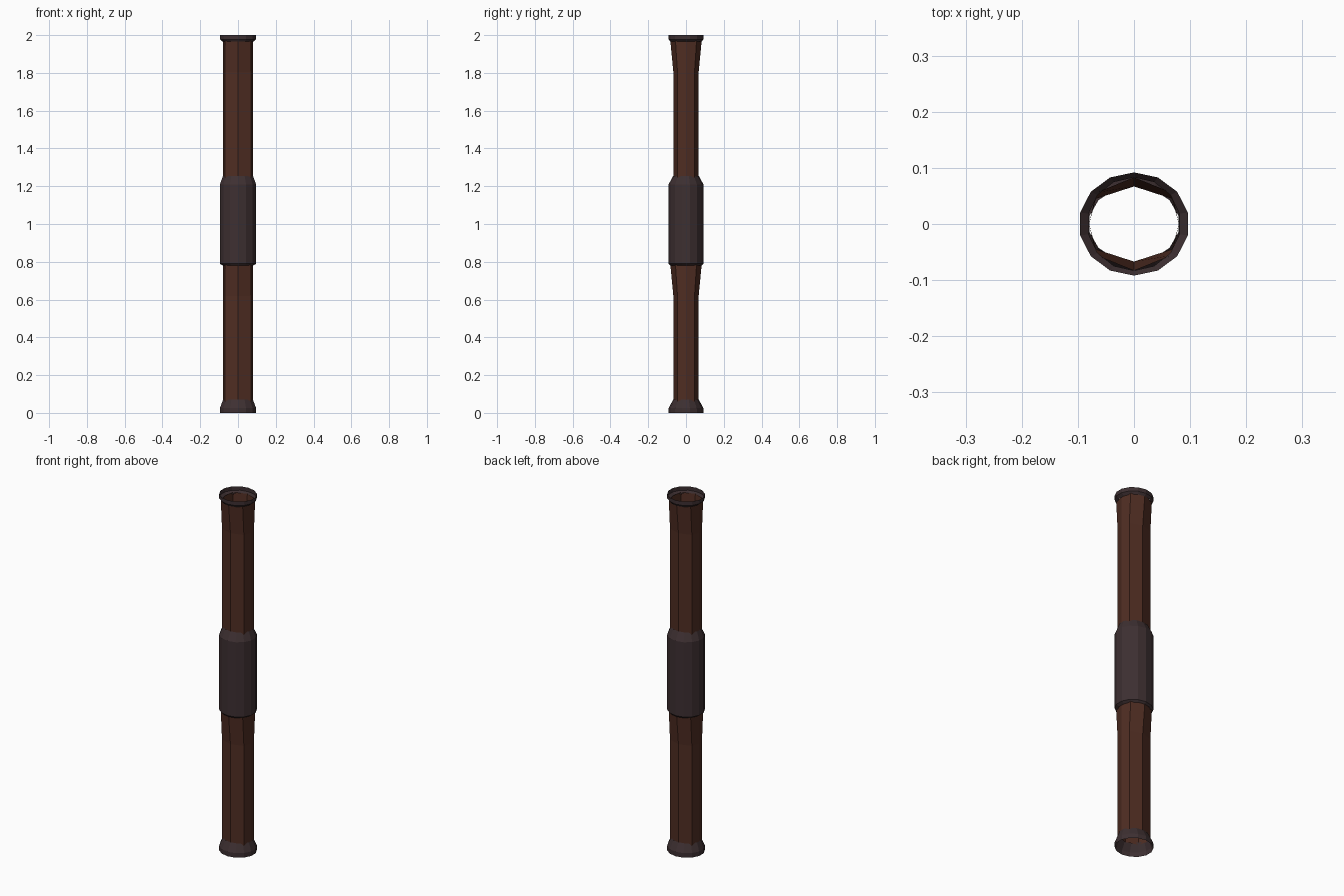
import bpy, bmesh, math

if "Cube" in bpy.data.objects:
    bpy.data.objects.remove(bpy.data.objects["Cube"], do_unlink=True)


def make_material(name, rgb):
    mat = bpy.data.materials.new(name)
    mat.use_nodes = True
    color = (*rgb, 1.0)
    mat.diffuse_color = color
    bsdf = mat.node_tree.nodes["Principled BSDF"]
    bsdf.inputs["Base Color"].default_value = color
    bsdf.inputs["Roughness"].default_value = 0.8
    return mat


wood = make_material("dark brown wood", (0.078, 0.026, 0.016))
metal = make_material("dark grey metal", (0.047, 0.029, 0.031))


def tube(name, sides, profile, mat):
    """Open shell through oval rings; profile rows are (x radius, y radius, z)."""
    bm = bmesh.new()
    rings = []
    for rx, ry, z in profile:
        ring = []
        for i in range(sides):
            a = 2 * math.pi * i / sides
            # the first corner points to the back, the order runs anticlockwise
            x, y = -math.sin(a), math.cos(a)
            if sides == 8 and i % 2:
                x, y = x * 1.2, y * 0.95   # shaft corners spread sideways
            ring.append(bm.verts.new((x * rx, y * ry, z)))
        rings.append(ring)
    for low, high in zip(rings, rings[1:]):
        for i in range(sides):
            j = (i + 1) % sides
            bm.faces.new((low[i], low[j], high[j], high[i]))
    mesh = bpy.data.meshes.new(name)
    bm.to_mesh(mesh)
    bm.free()
    mesh.materials.append(mat)
    obj = bpy.data.objects.new(name, mesh)
    bpy.context.collection.objects.link(obj)
    return obj


# Wooden shafts, flared front to back at their upper ends
for name, bottom, top in (("lower_shaft", 0.06, 0.785), ("upper_shaft", 1.245, 1.97)):
    tube(name, 8, [(0.08, 0.067, bottom), (0.08, 0.067, top - 0.165),
                   (0.08, 0.083, top)], wood)

# Metal fittings
WIDE = (0.0985, 0.092)
FLARED = (0.083, 0.083)
NARROW = (0.081, 0.068)
tube("foot_flare", 14, [(*WIDE, 0), (*WIDE, 0.025), (*NARROW, 0.07)], metal)
tube("middle_sleeve", 14, [(*FLARED, 0.78), (*WIDE, 0.79),
                           (*WIDE, 1.21), (*NARROW, 1.255)], metal)
tube("top_rim", 14, [(*FLARED, 1.965), (*WIDE, 1.978), (*WIDE, 2.0)], metal)
